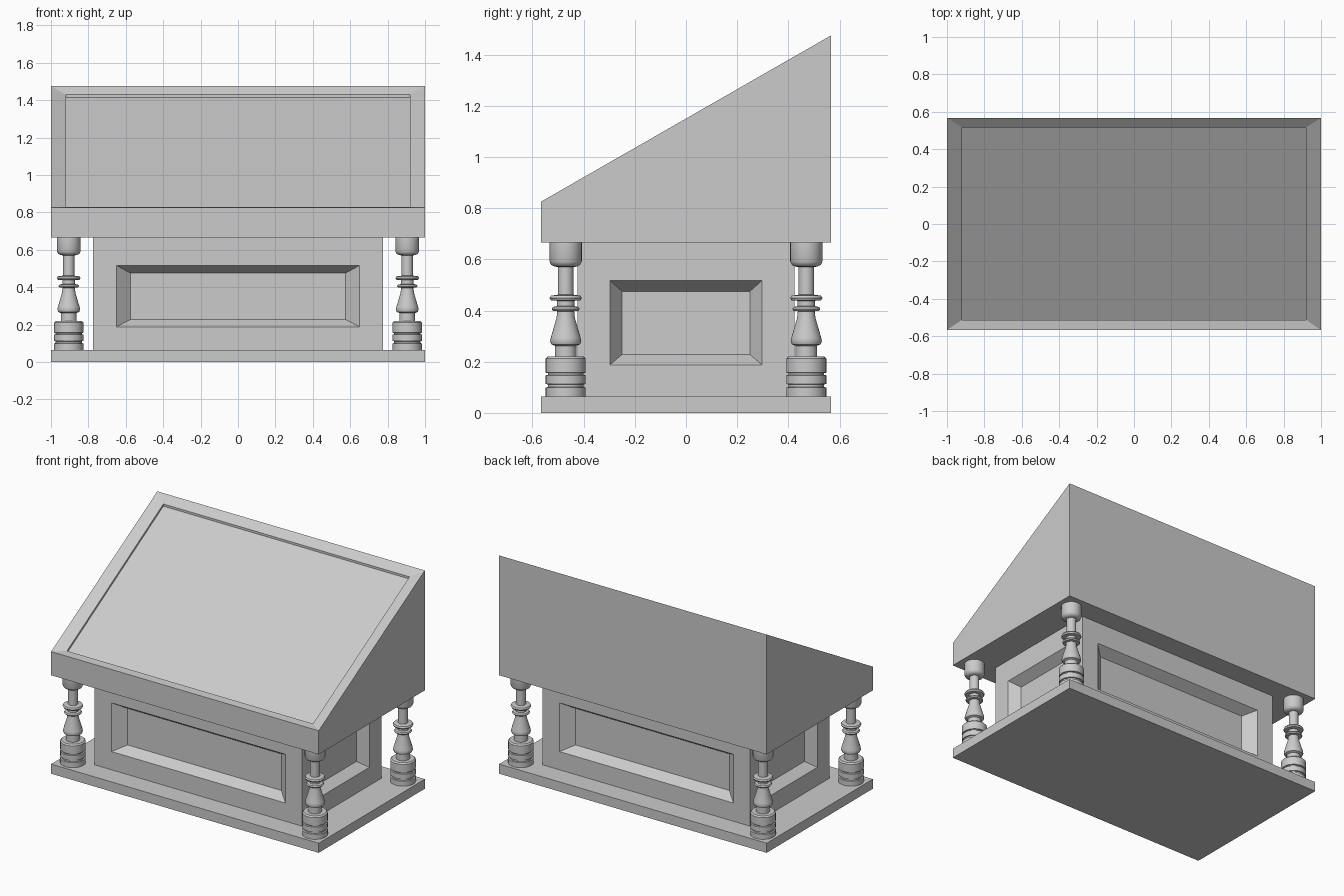
import bpy, bmesh, math
from mathutils import Vector

if "Cube" in bpy.data.objects:
    bpy.data.objects.remove(bpy.data.objects["Cube"])


def finish(name, bm, smooth=False):
    bmesh.ops.remove_doubles(bm, verts=bm.verts, dist=1e-5)
    bmesh.ops.recalc_face_normals(bm, faces=bm.faces)
    me = bpy.data.meshes.new(name)
    bm.to_mesh(me)
    bm.free()
    ob = bpy.data.objects.new(name, me)
    bpy.context.collection.objects.link(ob)
    if smooth:
        bpy.ops.object.select_all(action='DESELECT')
        ob.select_set(True)
        bpy.context.view_layer.objects.active = ob
        bpy.ops.object.shade_smooth_by_angle(angle=math.radians(35))
    return ob


def skin(bm, loops, cap_first=True, cap_last=True):
    """Join successive point loops with quads and cap the ends."""
    rings = [[bm.verts.new(p) for p in loop] for loop in loops]
    n = len(rings[0])
    for a, b in zip(rings, rings[1:]):
        for i in range(n):
            j = (i + 1) % n
            bm.faces.new((a[i], a[j], b[j], b[i]))
    if cap_first:
        bm.faces.new(rings[0][::-1])
    if cap_last:
        bm.faces.new(rings[-1])


def rect(hx, y0, y1, z0, z1):
    return [(-hx, y0, z0), (hx, y0, z0), (hx, y1, z1), (-hx, y1, z1)]


# Base slab
bm = bmesh.new()
skin(bm, [rect(1, -.567, .567, z, z) for z in (0, .065)])
finish("base_slab", bm)

# Pedestal with a recessed panel on each side
bm = bmesh.new()
HX, HY, Z0, Z1, DEPTH = .775, .423, .065, .665, .065
for k in range(4):
    half, dist, outer, inner = ((HX, HY, .65, .575), (HY, HX, .297, .25))[k % 2]
    c, s = round(math.cos(k * math.pi / 2)), round(math.sin(k * math.pi / 2))

    def panel_loop(w, lo, hi, d):
        pts = [(-w, -d, lo), (w, -d, lo), (w, -d, hi), (-w, -d, hi)]
        return [Vector((x * c - y * s, x * s + y * c, z)) for x, y, z in pts]

    skin(bm, [panel_loop(half, Z0, Z1, dist),
              panel_loop(outer, .188, .517, dist),
              panel_loop(inner, .228, .475, dist - DEPTH)], cap_first=False)
for z in (Z0, Z1):
    bm.faces.new([bm.verts.new(p) for p in rect(HX, -HY, HY, z, z)])
finish("pedestal", bm)

# Sloped top case: walls, mitred rim and slightly sunken display panel
bm = bmesh.new()
skin(bm, [rect(1, -.567, .567, .665, .665),
          rect(1, -.567, .567, .825, 1.475),
          rect(.92, -.512, .517, .83, 1.43),
          rect(.92, -.512, .517, .815, 1.415)])
finish("sloped_case", bm)

# Turned corner columns: (radius, height)
profile = [(.078, .065), (.078, .099), (.07, .101), (.07, .111), (.078, .113),
           (.078, .147), (.07, .149), (.07, .155), (.078, .157), (.078, .212),
           (.07, .22), (.042, .22), (.042, .262), (.056, .268), (.061, .28),
           (.058, .295), (.036, .37), (.033, .397), (.05, .399), (.055, .406),
           (.05, .414), (.034, .417), (.034, .438), (.058, .44), (.063, .449),
           (.058, .458), (.03, .462), (.03, .57), (.045, .572), (.057, .579),
           (.063, .592), (.063, .665)]
N = 32
for fy, yname in ((-1, "front"), (1, "back")):
    for fx, xname in ((-1, "left"), (1, "right")):
        bm = bmesh.new()
        skin(bm, [[(fx * .905 + r * math.cos(i * math.tau / N),
                    fy * .47 + r * math.sin(i * math.tau / N), z)
                   for i in range(N)] for r, z in profile])
        finish(f"{yname}_{xname}_column", bm, smooth=True)
